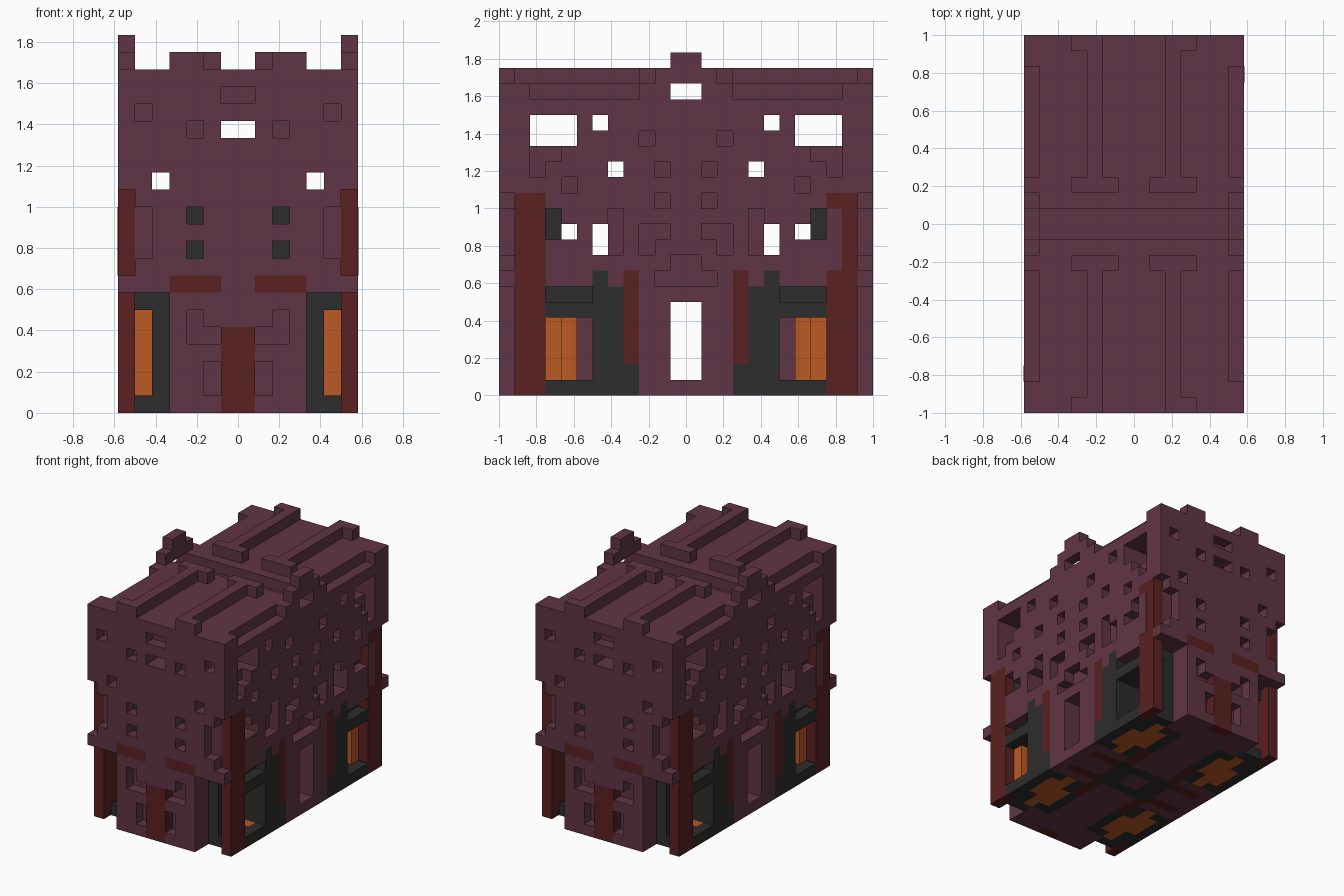
import bpy
import bmesh
from mathutils import Vector

if "Cube" in bpy.data.objects:
    bpy.data.objects.remove(bpy.data.objects["Cube"], do_unlink=True)

UNIT = 1 / 12
HALF_X, HALF_Y, HEIGHT = 7, 12, 22


def material(name, colour):
    mat = bpy.data.materials.new(name)
    mat.use_nodes = True
    mat.diffuse_color = (*colour, 1)
    mat.node_tree.nodes["Principled BSDF"].inputs["Base Color"].default_value = (*colour, 1)
    return mat


PLUM = material("plum planks", (0.118, 0.036, 0.059))
RED = material("dark red timber", (0.100, 0.015, 0.015))
GREY = material("charcoal stone", (0.026, 0.026, 0.026))
ORANGE = material("glowing orange", (0.50, 0.10, 0.017))

# One quarter of the house on a block grid; mirrors make the rest
blocks = {}
part_materials = {}


def fill(part, mat, x, y, z):
    part_materials[part] = mat
    for i in range(*x):
        for j in range(*y):
            for k in range(*z):
                blocks[i, j, k] = part


def cut(x, y, z):
    for i in range(*x):
        for j in range(*y):
            for k in range(*z):
                blocks.pop((i, j, k), None)


def recess_end(x, z, depth=1):
    cut(x, (HALF_Y - depth, HALF_Y), z)


def recess_side(y, z, depth=1):
    cut((HALF_X - depth, HALF_X), y, z)


# Main body with its overhanging upper storey
fill("house_walls", PLUM, (0, HALF_X), (0, HALF_Y), (0, 20))
cut((4, 7), (10, 12), (0, 7))
cut((6, 7), (11, 12), (8, 13))

# Stone corner rooms, ledge and pillars
fill("stone_corner", GREY, (4, 7), (3, 9), (0, 7))
fill("stone_corner", GREY, (4, 6), (9, 10), (0, 7))
fill("stone_corner", GREY, (6, 7), (5, 6), (7, 8))
fill("corner_post", RED, (6, 7), (9, 11), (0, 13))
fill("side_pillar", RED, (6, 7), (3, 4), (2, 8))

# Glowing corner windows
cut((4, 7), (6, 9), (1, 5))
cut((5, 6), (8, 10), (1, 6))
recess_side((6, 9), (6, 7))
fill("corner_window", ORANGE, (4, 5), (7, 9), (1, 6))
fill("corner_window", ORANGE, (5, 6), (8, 9), (1, 6))

# Doors and red trim on the ends
fill("end_door", RED, (0, 1), (11, 12), (0, 5))
fill("end_trim", RED, (1, 4), (11, 12), (7, 8))

# Small dark windows
for z in ((9, 10), (11, 12)):
    fill("dark_window", GREY, (2, 3), (10, 11), z)
    recess_end((2, 3), z)
fill("dark_window", GREY, (5, 6), (8, 9), (10, 12))
recess_side((8, 9), (10, 12))

# Shallow niches on the ends
for x, z in (((5, 6), (17, 18)), ((2, 3), (16, 17)), ((0, 1), (18, 19)),
             ((5, 6), (9, 12)), ((2, 3), (4, 6)), ((1, 2), (4, 5)),
             ((1, 2), (1, 3))):
    recess_end(x, z)

# Shallow niches on the long sides
for y, z in (((2, 3), (16, 17)), ((1, 2), (14, 15)), ((1, 2), (12, 13)),
             ((7, 8), (13, 14)), ((8, 10), (15, 16)), ((9, 10), (14, 15)),
             ((4, 5), (10, 12)), ((1, 3), (10, 11)), ((2, 3), (9, 10)),
             ((4, 5), (9, 10)), ((0, 1), (7, 9)), ((1, 2), (7, 8))):
    recess_side(y, z)

# Openings that run right through
for x, z in (((4, 5), (13, 14)), ((0, 1), (16, 17))):
    recess_end(x, z, HALF_Y)
for y, z in (((7, 10), (16, 18)), ((5, 6), (17, 18)), ((4, 5), (14, 15)),
             ((5, 6), (9, 11)), ((7, 8), (10, 11)), ((0, 1), (1, 6))):
    recess_side(y, z, HALF_X)

# Roof: ridge groove, edge notches, ribs and stepped arches
cut((0, 7), (0, 1), (19, 20))
cut((6, 7), (3, 10), (19, 20))
for x, y in (((2, 3), (2, 12)), ((2, 4), (11, 12)), ((1, 4), (2, 3))):
    fill("roof_rib", PLUM, x, y, (20, 21))
fill("roof_arch", PLUM, (6, 7), (0, 2), (20, 21))
fill("roof_arch", PLUM, (6, 7), (0, 1), (21, 22))

# Patterned ground floor
GROUND = (0, 1)
fill("stone_floor", GREY, (2, 6), (3, 9), GROUND)
fill("stone_floor", GREY, (1, 3), (0, 2), GROUND)
fill("stone_floor", GREY, (0, 2), (1, 2), GROUND)
fill("floor_strip", RED, (2, 3), (2, 5), GROUND)
fill("floor_strip", RED, (3, 6), (1, 2), GROUND)
fill("floor_glow", ORANGE, (3, 6), (4, 8), GROUND)
fill("floor_glow", ORANGE, (4, 5), (3, 9), GROUND)
for x, y in ((3, 4), (5, 7)):
    fill("stone_floor", GREY, (x, x + 1), (y, y + 1), GROUND)


def add_face(bm, cell, axis, side):
    """Add one square side of a block, wound outwards."""
    corners = []
    for a, b in ((0, 0), (1, 0), (1, 1), (0, 1)):
        point = Vector(cell)
        point[axis] += side
        point[(axis + 1) % 3] += a
        point[(axis + 2) % 3] += b
        corners.append(bm.verts.new(point * UNIT))
    bm.faces.new(corners if side else corners[::-1])


def build_part(part, mat):
    bm = bmesh.new()
    for cell in [c for c, owner in blocks.items() if owner == part]:
        for axis in range(3):
            for side in (0, 1):
                near = list(cell)
                near[axis] += 1 if side else -1
                on_mirror = axis < 2 and near[axis] < 0
                if not on_mirror and tuple(near) not in blocks:
                    add_face(bm, cell, axis, side)
    bmesh.ops.remove_doubles(bm, verts=bm.verts, dist=UNIT / 100)
    bmesh.ops.dissolve_limit(bm, angle_limit=0.01, verts=bm.verts, edges=bm.edges)
    mesh = bpy.data.meshes.new(part)
    bm.to_mesh(mesh)
    bm.free()
    mesh.materials.append(mat)
    obj = bpy.data.objects.new(part, mesh)
    bpy.context.collection.objects.link(obj)
    mirror = obj.modifiers.new("four_corners", "MIRROR")
    mirror.use_axis = (True, True, False)


for part, mat in part_materials.items():
    build_part(part, mat)

# Plum plates covering part of two opposite corner posts
for name, sign in (("back_left_post_plate", 1), ("front_right_post_plate", -1)):
    bpy.ops.mesh.primitive_cube_add(size=1)
    plate = bpy.context.object
    plate.name = name
    plate.location = (sign * HALF_X * UNIT, sign * 9.5 * UNIT, 10 * UNIT)
    plate.scale = (0.004, UNIT, 4 * UNIT)
    plate.data.materials.append(PLUM)
